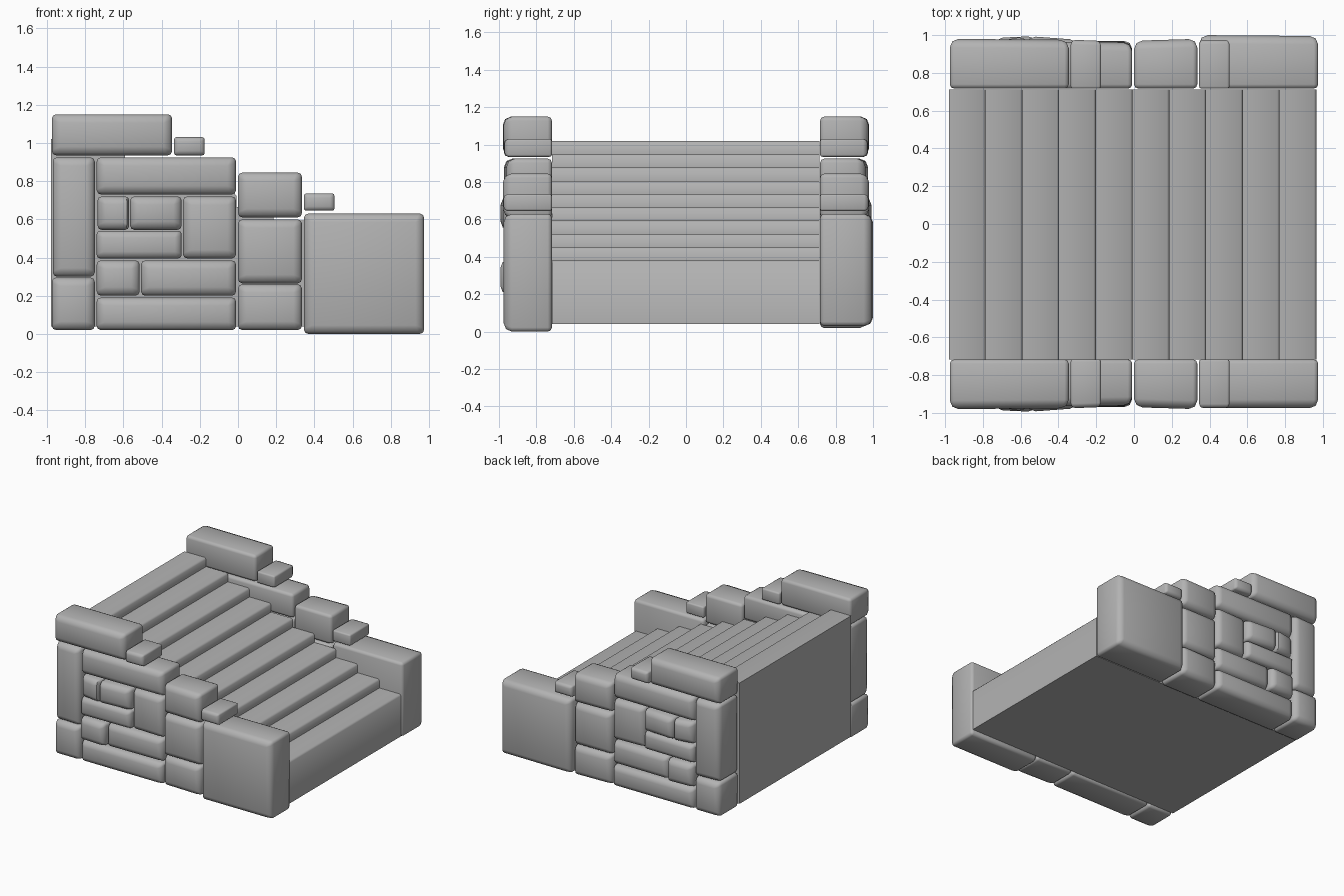
import bpy, bmesh

if "Cube" in bpy.data.objects:
    bpy.data.objects.remove(bpy.data.objects["Cube"])

grey = bpy.data.materials.new("dark_stone")
grey.diffuse_color = (0.45, 0.45, 0.45, 1)
grey.use_nodes = True
grey.node_tree.nodes["Principled BSDF"].inputs["Base Color"].default_value = grey.diffuse_color


def finish(name, bm, width, segments):
    """Turn a bmesh into an object, bevel its weighted edges, smooth the rest."""
    bmesh.ops.recalc_face_normals(bm, faces=bm.faces[:])
    me = bpy.data.meshes.new(name)
    bm.to_mesh(me)
    bm.free()
    me.materials.append(grey)
    ob = bpy.data.objects.new(name, me)
    bpy.context.collection.objects.link(ob)
    bpy.ops.object.select_all(action='DESELECT')
    ob.select_set(True)
    bpy.context.view_layer.objects.active = ob
    mod = ob.modifiers.new("rounded_edges", 'BEVEL')
    mod.width = width
    mod.segments = segments
    mod.limit_method = 'WEIGHT'
    bpy.ops.object.modifier_apply(modifier=mod.name)
    bpy.ops.object.shade_smooth_by_angle(angle=0.9)
    return ob


def stone(name, side, x0, x1, z0, z1, d0, d1):
    """Stone block; d0 and d1 are the outer depths at its left and right ends."""
    bm = bmesh.new()
    inner, outer = [], []
    for x, z, d in ((x0, z0, d0), (x1, z0, d1), (x1, z1, d1), (x0, z1, d0)):
        inner.append(bm.verts.new((x, side * 0.717, z)))
        outer.append(bm.verts.new((x, side * d, z)))
    bm.faces.new(inner)
    bm.faces.new(outer)
    for i in range(4):
        j = (i + 1) % 4
        bm.faces.new((inner[i], inner[j], outer[j], outer[i]))
    # outward edges are worn rounder than the others
    layer = bm.edges.layers.float.new("bevel_weight_edge")
    for e in bm.edges:
        n = sum(v in outer for v in e.verts)
        e[layer] = (0.5, 0.5, 1.0)[n]
    finish(name, bm, min(0.045, 0.25 * min(x1 - x0, z1 - z0)), 2)


# Staircase: ten solid steps descending towards +x
STEPS, X0, X1, TOP, LOW, BASE = 10, -0.98, 0.965, 1.02, 0.38, 0.04
run, rise = (X1 - X0) / STEPS, (TOP - LOW) / (STEPS - 1)
profile = [(X0, BASE)]
for i in range(STEPS):
    z = TOP - i * rise
    profile += [(X0 + i * run, z), (X0 + (i + 1) * run, z)]
profile.append((X1, BASE))
bm = bmesh.new()
rows = [[bm.verts.new((x, y, z)) for x, z in profile] for y in (-0.717, 0.713)]
for row in rows:
    bm.faces.new(row)
for i in range(len(profile)):
    j = (i + 1) % len(profile)
    bm.faces.new((rows[0][i], rows[0][j], rows[1][j], rows[1][i]))
# worn nosing on each step
layer = bm.edges.layers.float.new("bevel_weight_edge")
for a, b in list(zip(*rows))[2:-1:2]:
    bm.edges.get((a, b))[layer] = 1.0
finish("staircase", bm, 0.012, 1)

# Stones of one side wall: name, x range, z range, outer depths
STONES = [
    ("upper_cap", -0.975, -0.345, 0.935, 1.15, 0.98, 0.975),
    ("upper_cap_small", -0.335, -0.175, 0.935, 1.03, 0.975, 0.97),
    ("rear_post", -0.97, -0.75, 0.30, 0.925, 0.965, 0.975),
    ("rear_post_base", -0.975, -0.75, 0.02, 0.295, 0.975, 0.975),
    ("lintel", -0.74, -0.01, 0.73, 0.925, 0.97, 0.96),
    ("infill_tiny", -0.735, -0.57, 0.545, 0.72, 0.965, 0.995),
    ("infill_small", -0.565, -0.295, 0.545, 0.72, 0.995, 0.975),
    ("infill_large", -0.288, -0.01, 0.395, 0.72, 0.955, 0.965),
    ("infill_long", -0.74, -0.295, 0.395, 0.54, 0.975, 0.97),
    ("infill_short", -0.74, -0.515, 0.20, 0.385, 0.985, 0.995),
    ("infill_wide", -0.508, -0.01, 0.20, 0.385, 0.97, 0.965),
    ("wall_base", -0.74, -0.01, 0.02, 0.19, 0.97, 0.97),
    ("pillar_top", 0.0, 0.335, 0.61, 0.845, 0.97, 0.98),
    ("pillar_middle", 0.0, 0.335, 0.265, 0.60, 0.97, 0.97),
    ("pillar_base", 0.0, 0.335, 0.02, 0.26, 0.965, 0.975),
    ("lower_cap_small", 0.345, 0.505, 0.645, 0.735, 0.975, 0.975),
]
for side, label in ((-1, "front"), (1, "back")):
    for name, *dims in STONES:
        stone(f"{label}_{name}", side, *dims)

# Large end blocks differ slightly between the two walls
stone("front_end_block", -1, 0.345, 0.975, 0.0, 0.63, 0.975, 0.975)
stone("back_end_block", 1, 0.345, 0.975, 0.03, 0.63, 1.0, 0.995)
